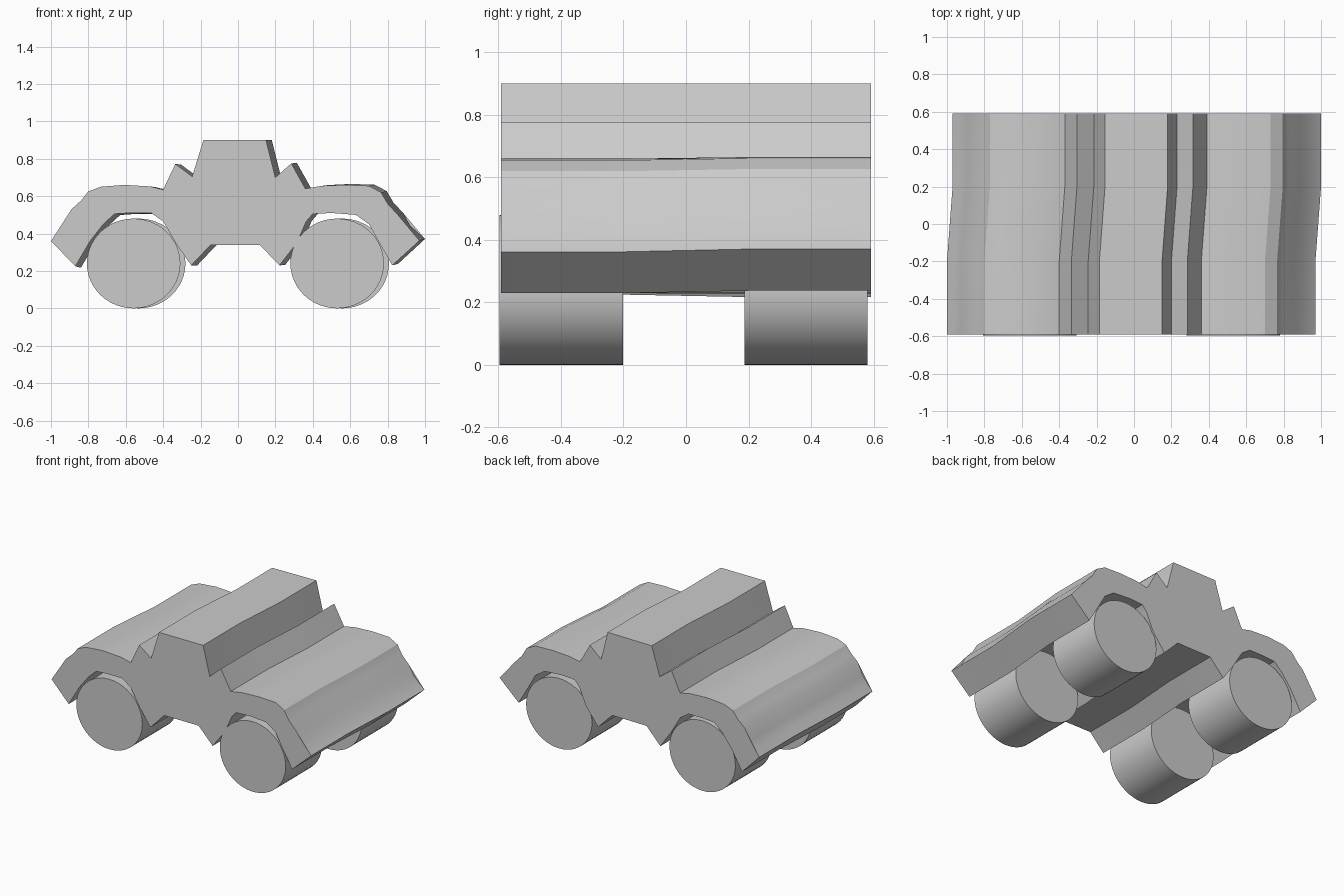
import bpy, bmesh
from math import radians

if "Cube" in bpy.data.objects:
    bpy.data.objects.remove(bpy.data.objects["Cube"])

# Side outline of the car, running clockwise from the left bumper tip
OUTLINE = [
    (-1.00, .36), (-.96, .405), (-.925, .45), (-.89, .53), (-.84, .575), (-.80, .625),
    (-.735, .65), (-.61, .66), (-.47, .652), (-.40, .635),
    (-.335, .772), (-.245, .705), (-.185, .90), (.15, .90), (.20, .70), (.285, .775),
    (.36, .64), (.45, .655), (.57, .66), (.70, .655), (.765, .62), (.80, .56),
    (.855, .50), (.89, .435), (.97, .362),
    (.825, .23), (.75, .36), (.70, .45), (.63, .50), (.50, .51), (.40, .505), (.365, .465),
    (.315, .35), (.222, .23), (.115, .34), (-.145, .34), (-.25, .23),
    (-.33, .345), (-.40, .465), (-.465, .51), (-.58, .51), (-.66, .505),
    (-.72, .45), (-.79, .36), (-.87, .225),
]


def finish(bm, name):
    bmesh.ops.recalc_face_normals(bm, faces=bm.faces)
    mesh = bpy.data.meshes.new(name)
    bm.to_mesh(mesh)
    bm.free()
    obj = bpy.data.objects.new(name, mesh)
    bpy.context.collection.objects.link(obj)
    bpy.ops.object.select_all(action='DESELECT')
    obj.select_set(True)
    bpy.context.view_layer.objects.active = obj
    bpy.ops.object.shade_smooth_by_angle(angle=radians(25))
    return obj


# Body: the outline lofted along y, with its rear half nudged sideways and tilted
bm = bmesh.new()
rings = []
for y, t in ((-.592, 0), (-.2, 0), (.2, 1), (.592, 1)):
    rings.append([bm.verts.new((x + .03 * t, y, z + .009 * x * t)) for x, z in OUTLINE])
n = len(OUTLINE)
for a, b in zip(rings, rings[1:]):
    for i in range(n):
        j = (i + 1) % n
        bm.faces.new((a[i], a[j], b[j], b[i]))
caps = [bm.faces.new(rings[0]), bm.faces.new(rings[-1])]
bmesh.ops.triangulate(bm, faces=caps)
finish(bm, "car_body")


# Wheels: four wide, slightly oval drums
def wheel(name, x, y0, y1):
    bm = bmesh.new()
    bmesh.ops.create_cone(bm, cap_ends=True, segments=48, radius1=1, radius2=1, depth=1)
    for v in bm.verts:
        cx, cy, cz = v.co
        v.co = (x + .25 * cx, (y0 + y1) / 2 + cz * (y1 - y0), .243 + .24 * cy)
    zmin = min(v.co.z for v in bm.verts)
    bmesh.ops.translate(bm, verts=bm.verts, vec=(0, 0, -zmin))
    finish(bm, name)


for end, y0, y1, shift in (("front", -.597, -.202, 0), ("rear", .187, .58, .027)):
    for side, x in (("left", -.558), ("right", .53)):
        wheel(f"{end}_{side}_wheel", x + shift, y0, y1)
